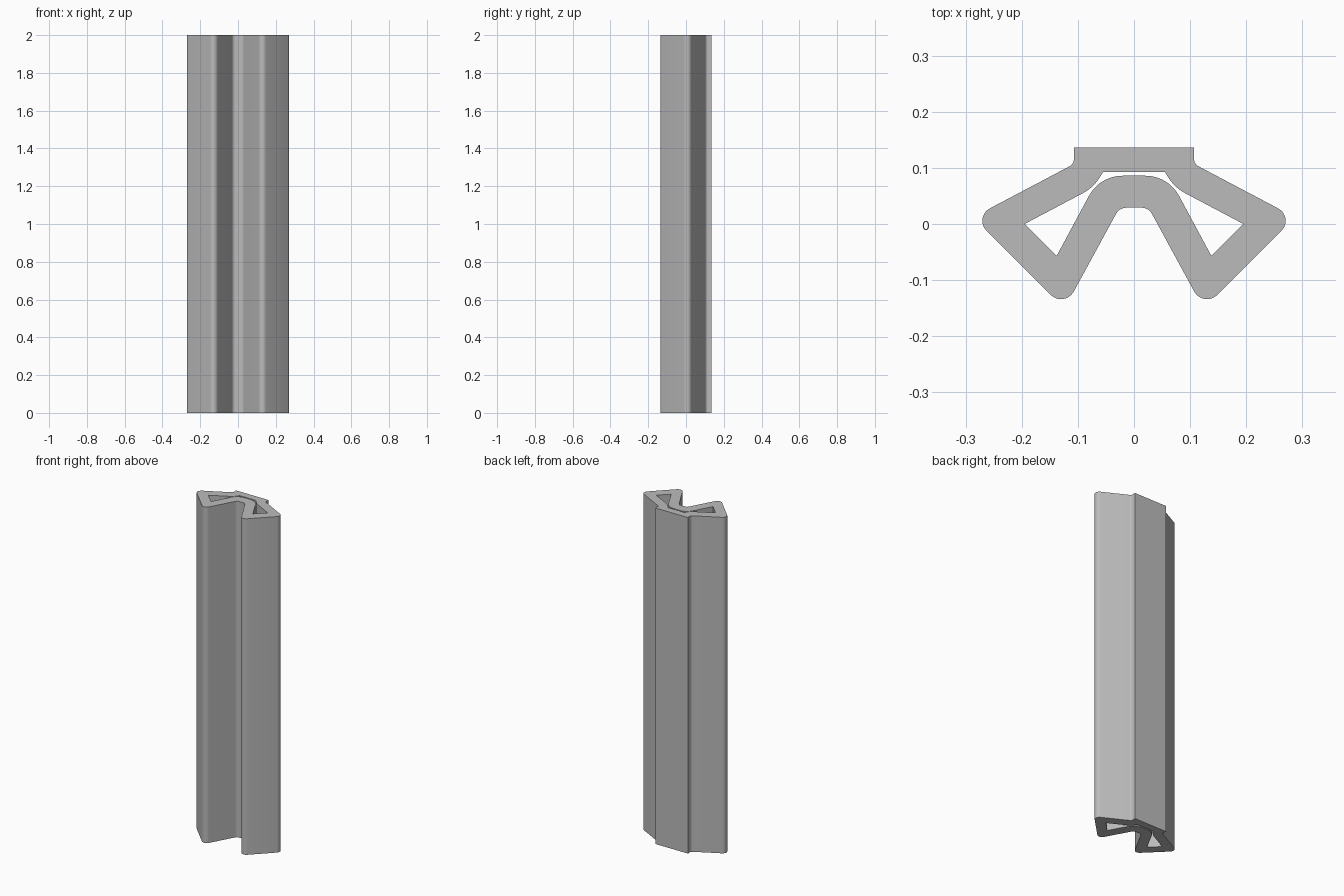
import bpy
import bmesh
import math
from mathutils import Vector

if "Cube" in bpy.data.objects:
    bpy.data.objects.remove(bpy.data.objects["Cube"], do_unlink=True)

HEIGHT = 2.0
STEPS = 8

# Right half of each outline: x, y, corner radius
OUTER = [(0.107, 0.136, 0), (0.107, 0.107, 0.015), (0.287, 0.012, 0.025),
         (0.124, -0.151, 0.026), (0.026, 0.029, 0.02)]
CAVITY = [(0.055, 0.093, 0), (0.072, 0.065, 0.08), (0.195, 0, 0),
          (0.138, -0.057, 0), (0.061, 0.086, 0.068)]


def mirrored(half):
    return half + [(-x, y, r) for x, y, r in reversed(half)]


def rounded(corners):
    """Replace each corner with an arc of its radius."""
    points = []
    for i, (x, y, r) in enumerate(corners):
        p = Vector((x, y))
        if r == 0:
            points.append(p)
            continue
        a = (Vector(corners[i - 1][:2]) - p).normalized()
        b = (Vector(corners[(i + 1) % len(corners)][:2]) - p).normalized()
        half = a.angle(b) / 2
        centre = p + (a + b).normalized() * r / math.sin(half)
        start = p + a * r / math.tan(half) - centre
        end = p + b * r / math.tan(half) - centre
        sweep = start.angle(end)
        for k in range(STEPS + 1):
            t = k / STEPS
            arc = start * math.sin((1 - t) * sweep) + end * math.sin(t * sweep)
            points.append(centre + arc / math.sin(sweep))
    return points


# Hollow cross-section, extruded to full height
bm = bmesh.new()
for outline in (OUTER, CAVITY):
    verts = [bm.verts.new((p.x, p.y, 0)) for p in rounded(mirrored(outline))]
    for i, v in enumerate(verts):
        bm.edges.new((verts[i - 1], v))
bmesh.ops.triangle_fill(bm, edges=bm.edges[:], use_beauty=True)
result = bmesh.ops.extrude_face_region(bm, geom=bm.faces[:], use_keep_orig=True)
top = [g for g in result["geom"] if isinstance(g, bmesh.types.BMVert)]
bmesh.ops.translate(bm, verts=top, vec=(0, 0, HEIGHT))
bmesh.ops.recalc_face_normals(bm, faces=bm.faces[:])
mesh = bpy.data.meshes.new("seal_profile")
bm.to_mesh(mesh)
bm.free()

seal = bpy.data.objects.new("seal_profile", mesh)
bpy.context.collection.objects.link(seal)

# Plain grey
grey = bpy.data.materials.new("plain_grey")
grey.use_nodes = True
colour = (0.5, 0.5, 0.5, 1)
grey.diffuse_color = colour
grey.node_tree.nodes["Principled BSDF"].inputs["Base Color"].default_value = colour
mesh.materials.append(grey)

# Smooth arcs, sharp edges
bpy.ops.object.select_all(action="DESELECT")
seal.select_set(True)
bpy.context.view_layer.objects.active = seal
bpy.ops.object.shade_smooth_by_angle(angle=math.radians(25))
